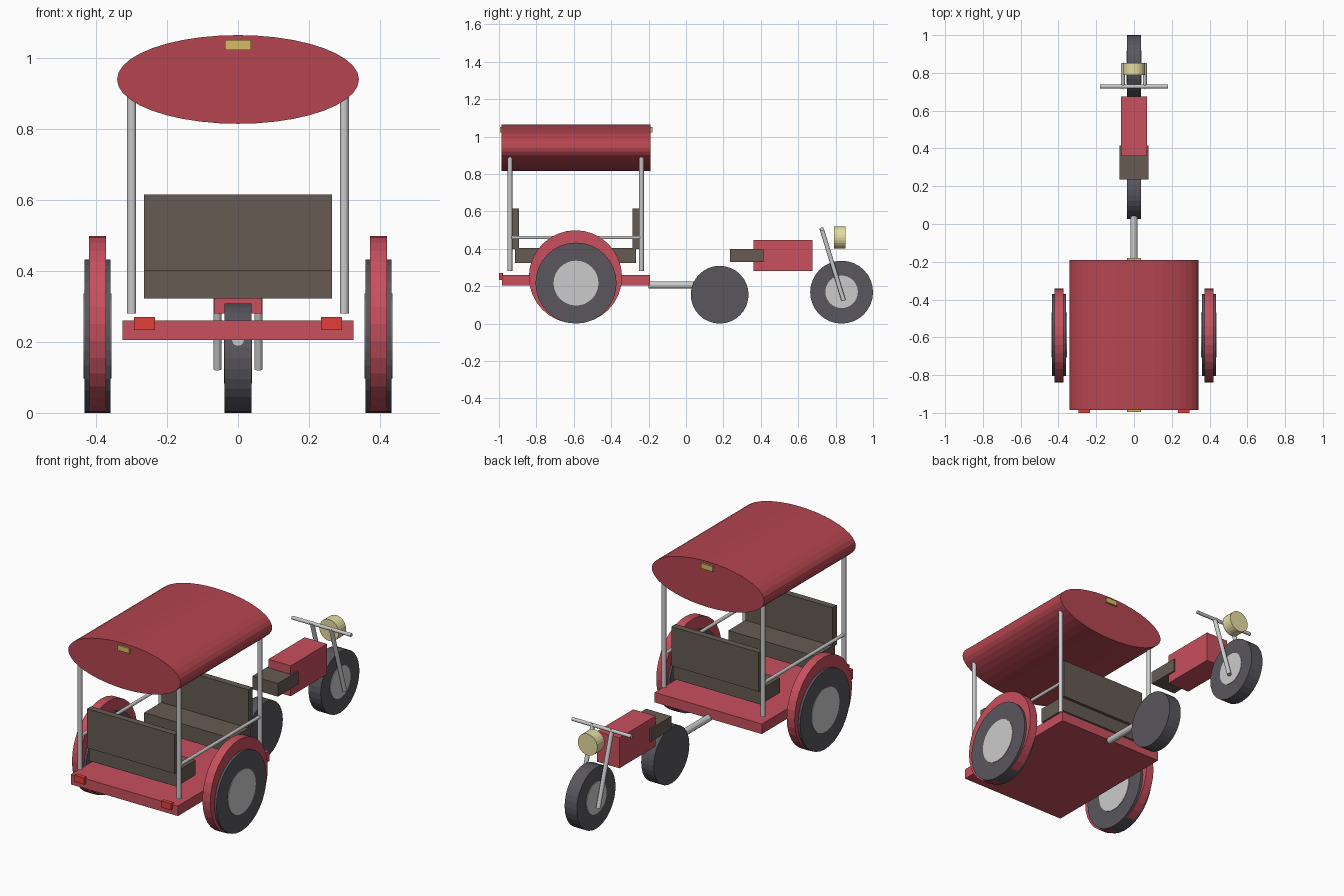
import bpy
from math import radians
from mathutils import Vector

if "Cube" in bpy.data.objects:
    bpy.data.objects.remove(bpy.data.objects["Cube"])


def material(name, rgb):
    m = bpy.data.materials.new(name)
    m.diffuse_color = (*rgb, 1)
    m.use_nodes = True
    m.node_tree.nodes["Principled BSDF"].inputs["Base Color"].default_value = m.diffuse_color
    return m


RED = material("red", (0.58, 0.08, 0.11))
ROOF = material("roof red", (0.46, 0.06, 0.08))
RUBBER = material("rubber", (0.1, 0.095, 0.11))
LEATHER = material("leather", (0.13, 0.105, 0.085))
STEEL = material("steel", (0.64, 0.64, 0.66))
YELLOW = material("sign yellow", (0.68, 0.5, 0.13))
LAMP = material("lamp", (0.8, 0.72, 0.36))
TAIL = material("tail red", (0.75, 0.05, 0.04))


def finish(name, mat):
    o = bpy.context.object
    o.name = name
    o.data.materials.append(mat)
    return o


def box(name, x, y, z, mat):
    """Box from (min, max) ranges."""
    r = (x, y, z)
    bpy.ops.mesh.primitive_cube_add(size=1, location=[(a + b) / 2 for a, b in r])
    bpy.context.object.scale = [b - a for a, b in r]
    return finish(name, mat)


def rod(name, a, b, radius, mat, sides=12):
    """Cylinder between two points."""
    a, b = Vector(a), Vector(b)
    d = b - a
    bpy.ops.mesh.primitive_cylinder_add(
        vertices=sides, radius=radius, depth=d.length, location=(a + b) / 2,
        rotation=d.to_track_quat('Z', 'Y').to_euler())
    return finish(name, mat)


def disc(name, x, y, z, radius, width, mat):
    """Wheel-like cylinder along x."""
    return rod(name, (x - width / 2, y, z), (x + width / 2, y, z), radius, mat, 32)


# cabin floor
box("cabin_floor", (-0.325, 0.325), (-0.985, -0.193), (0.205, 0.26), RED)

# elliptical canopy
bpy.ops.mesh.primitive_cylinder_add(vertices=40, radius=1, depth=0.795,
                                    location=(0, -0.588, 0.94),
                                    rotation=(radians(90), 0, 0))
bpy.context.object.scale = (0.341, 0.125, 1)
finish("canopy", ROOF)

# roof signs at both ends
for end, y in (("front", -0.985), ("back", -0.19)):
    box(f"{end}_roof_sign", (-0.036, 0.036), (y - 0.01, y + 0.01), (1.023, 1.051), YELLOW)

# two benches facing each other: mirrored about the cabin middle
for end, s in (("front", -1), ("back", 1)):
    def yr(inner, outer):
        return sorted((-0.59 + s * inner, -0.59 + s * outer))
    box(f"{end}_bench_seat", (-0.265, 0.265), yr(0.155, 0.323), (0.323, 0.405), LEATHER)
    box(f"{end}_bench_back", (-0.265, 0.265), yr(0.303, 0.339), (0.4, 0.615), LEATHER)

for side, s in (("left", -1), ("right", 1)):
    # canopy posts and side rail
    for end, y in (("front", -0.941), ("back", -0.238)):
        rod(f"{side}_{end}_post", (s * 0.3, y, 0.28), (s * 0.3, y, 0.89), 0.0125, STEEL)
    rod(f"{side}_rail", (s * 0.3, -0.941, 0.46), (s * 0.3, -0.238, 0.46), 0.009, STEEL)
    # cabin wheel, hub and fender disc
    disc(f"{side}_cabin_tyre", s * 0.396, -0.588, 0.2165, 0.2165, 0.074, RUBBER)
    disc(f"{side}_cabin_hub", s * 0.396, -0.588, 0.2165, 0.12, 0.08, STEEL)
    disc(f"{side}_fender", s * 0.396, -0.591, 0.25, 0.249, 0.048, RED)
    # tail light
    box(f"{side}_tail_light", sorted((s * 0.234, s * 0.293)), (-1.0, -0.978),
        (0.234, 0.27), TAIL)
    # fork leg
    rod(f"{side}_fork_leg", (s * 0.058, 0.724, 0.511), (s * 0.058, 0.843, 0.123),
        0.0115, STEEL)

# hitch bar
rod("hitch_bar", (0, -0.2, 0.206), (0, 0.1, 0.206), 0.0185, STEEL)

# motorcycle wheels
disc("bike_back_wheel", 0, 0.18, 0.1545, 0.1545, 0.076, RUBBER)
disc("bike_front_tyre", 0, 0.832, 0.168, 0.168, 0.074, RUBBER)
disc("bike_front_hub", 0, 0.832, 0.17, 0.087, 0.08, STEEL)

# motorcycle body, saddle, handlebar and headlight
box("bike_body", (-0.068, 0.068), (0.36, 0.675), (0.28, 0.447), RED)
box("bike_saddle", (-0.077, 0.077), (0.235, 0.415), (0.328, 0.4), LEATHER)
rod("handlebar", (-0.18, 0.728, 0.505), (0.18, 0.728, 0.505), 0.0095, STEEL)
rod("headlight", (0, 0.79, 0.46), (0, 0.853, 0.46), 0.059, LAMP, 24)
